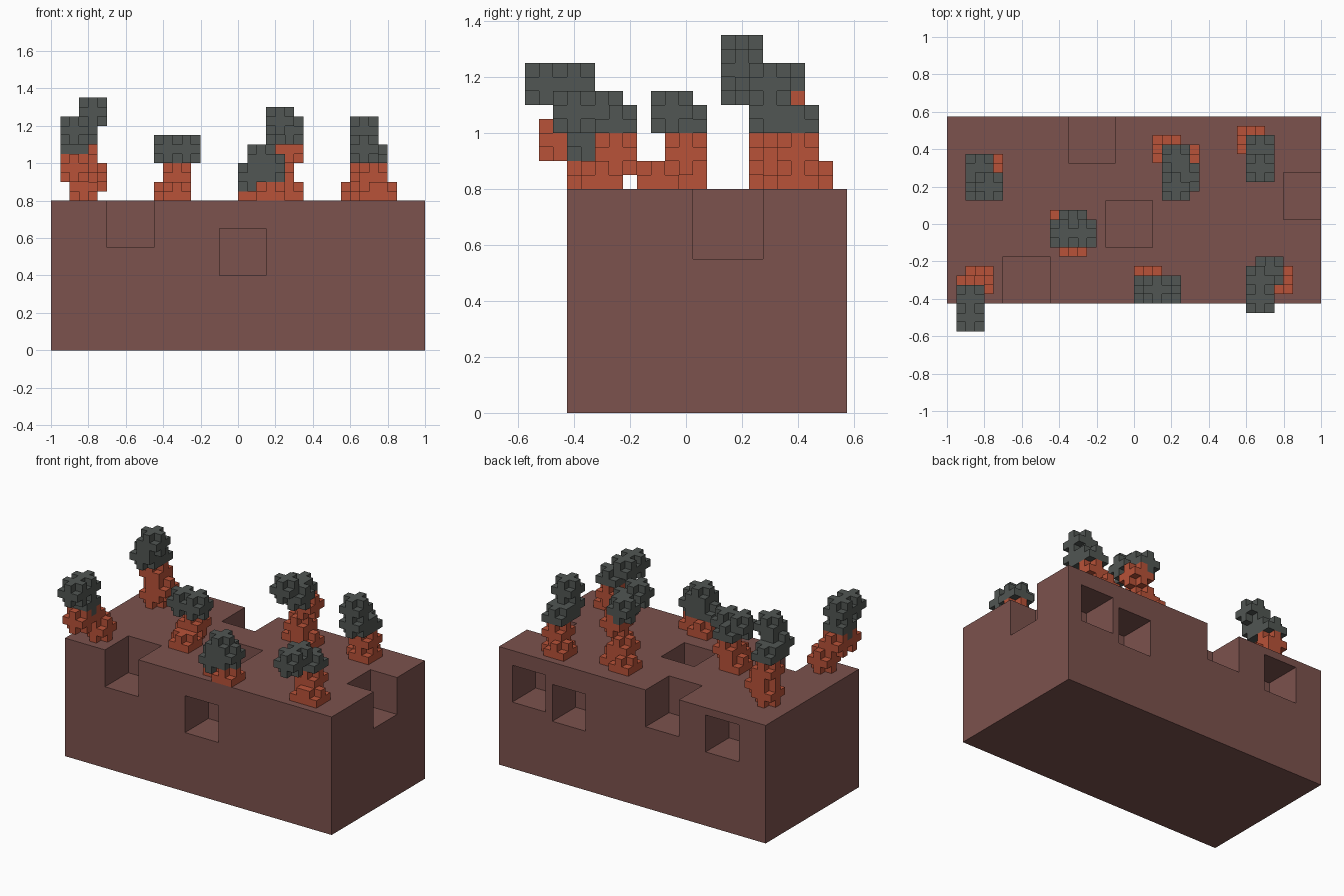
import bpy, bmesh, math
from mathutils import Vector

if "Cube" in bpy.data.objects:
    bpy.data.objects.remove(bpy.data.objects["Cube"])

U = 0.05          # voxel size
Y0 = 0.025        # offset of the voxel grid in y


def material(name, rgb):
    lin = [((c / 255 + 0.055) / 1.055) ** 2.4 for c in rgb] + [1.0]
    m = bpy.data.materials.new(name)
    m.diffuse_color = lin
    m.use_nodes = True
    m.node_tree.nodes["Principled BSDF"].inputs["Base Color"].default_value = lin
    return m


ROCK = material("brown_rock", (124, 82, 77))
FIRE = material("orange_fire", (184, 82, 56))
SMOKE = material("grey_smoke", (81, 86, 83))


def finish(name, bm, mat):
    me = bpy.data.meshes.new(name)
    bm.to_mesh(me)
    bm.free()
    ob = bpy.data.objects.new(name, me)
    bpy.context.collection.objects.link(ob)
    me.materials.append(mat)
    return ob


def add_box(bm, lo, hi):
    lo, hi = Vector(lo), Vector(hi)
    verts = bmesh.ops.create_cube(bm, size=1)["verts"]
    for v in verts:
        v.co = Vector([(lo[i] + hi[i]) / 2 + v.co[i] * (hi[i] - lo[i]) for i in range(3)])


# Rock block with square holes and notches
bm = bmesh.new()
add_box(bm, (-1, -0.425, 0), (1, 0.575, 0.8))
rock = finish("rock_block", bm, ROCK)

bm = bmesh.new()
for lo, hi in [
    ((-0.70, -0.60, 0.55), (-0.45, -0.175, 0.95)),   # front top notch
    ((-0.10, -0.60, 0.40), (0.15, -0.175, 0.65)),    # front hole
    ((-0.15, -0.125, 0.55), (0.10, 0.125, 0.95)),    # top pit
    ((-0.35, 0.325, 0.55), (-0.10, 0.75, 0.95)),     # back top notch
    ((0.80, 0.025, 0.55), (1.20, 0.275, 0.95)),      # side top notch
    ((0.65, 0.325, 0.45), (0.90, 0.75, 0.70)),       # back holes
    ((0.35, 0.325, 0.40), (0.60, 0.75, 0.65)),
    ((-0.80, 0.325, 0.50), (-0.55, 0.75, 0.75)),
]:
    add_box(bm, lo, hi)
cutter = finish("hole_cutter", bm, ROCK)
cutter.hide_render = True

mod = rock.modifiers.new("holes", "BOOLEAN")
mod.operation = "DIFFERENCE"
mod.solver = "EXACT"
mod.object = cutter
bpy.context.view_layer.objects.active = rock
bpy.ops.object.modifier_apply(modifier=mod.name)
bpy.data.objects.remove(cutter)


# Puffs are 3x3x3 voxel balls without their corners, given by their low corner
def puff_cells(puffs):
    cells = set()
    for x, y, z in puffs:
        c = (round(x / U) + 1, round((y - Y0) / U) + 1, round(z / U) + 1)
        for i in (-1, 0, 1):
            for j in (-1, 0, 1):
                for k in (-1, 0, 1):
                    if abs(i) + abs(j) + abs(k) < 3 and c[2] + k >= 16:
                        cells.add((c[0] + i, c[1] + j, c[2] + k))
    return cells


def voxel_object(name, cells, solid, mat):
    """Skin the cells with quads wherever no solid cell adjoins."""
    bm = bmesh.new()
    verts = {}

    def vert(p):
        if p not in verts:
            verts[p] = bm.verts.new((p[0] * U, p[1] * U + Y0, p[2] * U))
        return verts[p]

    for c in sorted(cells):
        for axis in range(3):
            for side in (0, 1):
                n = list(c)
                n[axis] += 2 * side - 1
                if tuple(n) in solid:
                    continue
                quad = []
                for a, b in ((0, 0), (1, 0), (1, 1), (0, 1)):
                    p = list(c)
                    p[axis] += side
                    p[(axis + 1) % 3] += a
                    p[(axis + 2) % 3] += b
                    quad.append(vert(tuple(p)))
                bm.faces.new(quad if side else quad[::-1])
    return finish(name, bm, mat)


# Each plume: fire puffs below, smoke puffs above
PLUMES = {
    "front_right": (
        [(-.9, -.375, .8), (-.95, -.425, .9), (-.95, -.525, .9)],
        [(-.95, -.475, 1.0), (-.95, -.475, 1.1), (-.95, -.575, 1.1)]),
    "back_right": (
        [(-.9, .225, .8), (-.85, .225, .85), (-.9, .225, .95)],
        [(-.9, .225, 1.05), (-.9, .125, 1.1), (-.85, .125, 1.2)]),
    "centre": (
        [(-.4, -.175, .75), (-.45, -.075, .75), (-.4, -.075, .85)],
        [(-.4, -.075, .95), (-.45, -.125, 1.0), (-.35, -.125, 1.0)]),
    "front_middle": (
        [(0, -.375, .75), (.1, -.425, .75)],
        [(0, -.425, .85), (.1, -.425, .9), (.05, -.425, .95)]),
    "back_middle": (
        [(.1, .325, .75), (.2, .275, .75), (.15, .275, .85), (.2, .275, 1.0)],
        [(.15, .275, 1.1), (.2, .175, 1.1), (.15, .125, 1.15)]),
    "back_left": (
        [(.55, .375, .75), (.6, .325, .75), (.6, .325, .85)],
        [(.6, .325, .95), (.6, .225, 1.0), (.6, .225, 1.1)]),
    "front_left": (
        [(.7, -.375, .75), (.65, -.375, .75), (.65, -.325, .85)],
        [(.65, -.325, .95), (.6, -.375, 1.0), (.6, -.475, 1.0)]),
}

for place, (fire, smoke) in PLUMES.items():
    hot = puff_cells(fire)
    grey = puff_cells(smoke) - hot
    voxel_object(place + "_fire", hot, hot | grey, FIRE)
    voxel_object(place + "_smoke", grey, hot | grey, SMOKE)
